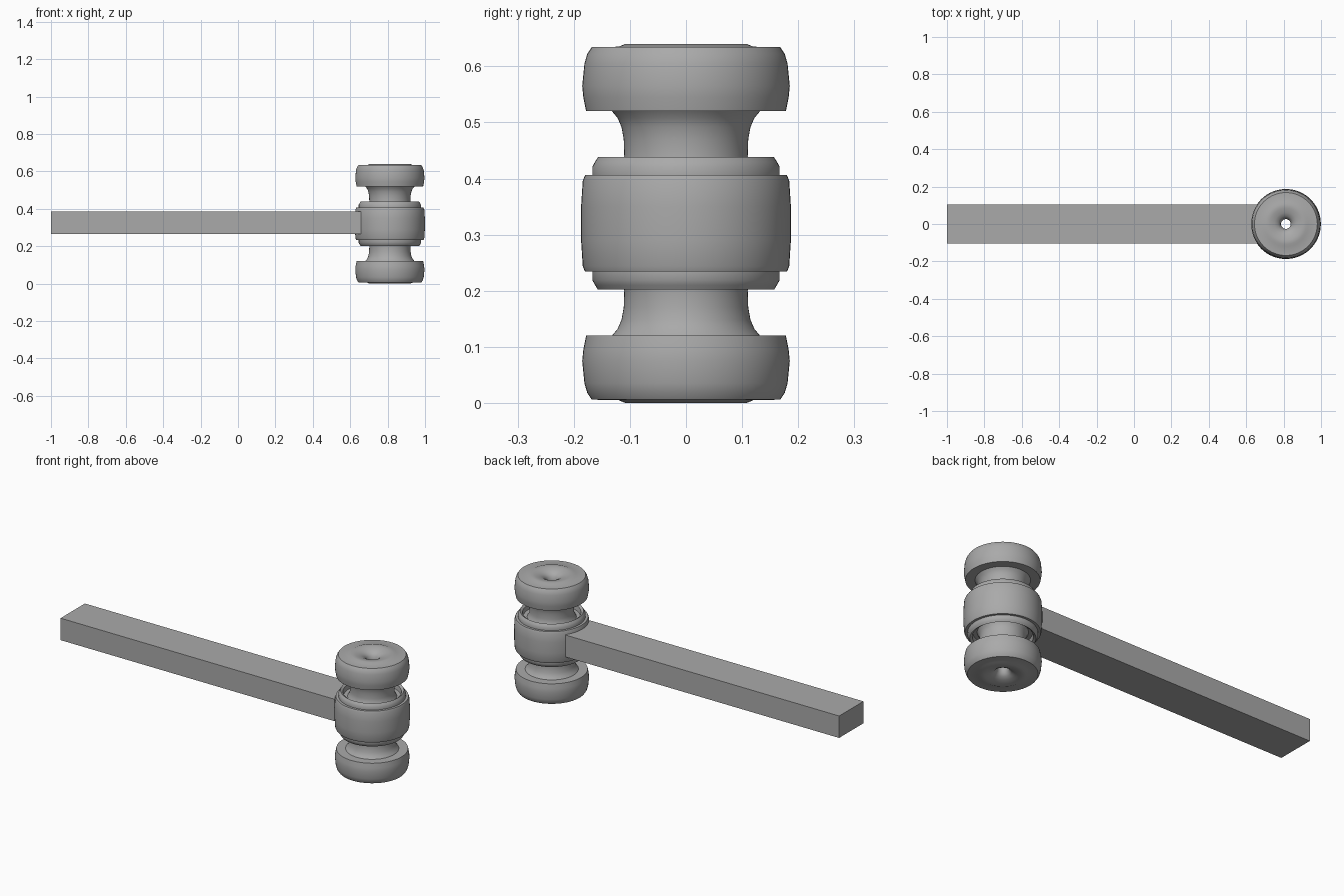
import bpy, bmesh, math

cube = bpy.data.objects.get("Cube")
if cube:
    bpy.data.objects.remove(cube, do_unlink=True)

grey = bpy.data.materials.new("plain_grey")
grey.use_nodes = True
colour = (0.4, 0.4, 0.4, 1)
grey.diffuse_color = colour
grey.node_tree.nodes["Principled BSDF"].inputs["Base Color"].default_value = colour

HEAD_X, MID_Z = 0.812, 0.32


def add_object(name, bm):
    bmesh.ops.recalc_face_normals(bm, faces=bm.faces)
    mesh = bpy.data.meshes.new(name)
    bm.to_mesh(mesh)
    bm.free()
    mesh.materials.append(grey)
    obj = bpy.data.objects.new(name, mesh)
    bpy.context.collection.objects.link(obj)
    return obj


def lathe(name, half, steps=64):
    """Spin a half profile (radius, height above the middle) mirrored below."""
    points = half + [(r, -h) for r, h in reversed(half)]
    bm = bmesh.new()
    verts = [bm.verts.new((r, 0, h)) for r, h in points]
    edges = [bm.edges.new((a, b)) for a, b in zip(verts, verts[1:] + verts[:1])]
    bmesh.ops.spin(bm, geom=verts + edges, axis=(0, 0, 1), cent=(0, 0, 0),
                   angle=math.tau, steps=steps)
    bmesh.ops.remove_doubles(bm, verts=bm.verts, dist=0.0001)
    obj = add_object(name, bm)
    obj.location = (HEAD_X, 0, MID_Z)
    bpy.ops.object.select_all(action="DESELECT")
    obj.select_set(True)
    bpy.context.view_layer.objects.active = obj
    bpy.ops.object.shade_smooth_by_angle(angle=math.radians(40))
    return obj


# Turned head: bored dimple, striking face, waisted neck, recessed collar, barrel
lathe("mallet_head", [
    (0.026, 0.27), (0.03, 0.29), (0.042, 0.303), (0.06, 0.312), (0.085, 0.318),
    (0.108, 0.32), (0.12, 0.315), (0.168, 0.314), (0.176, 0.302), (0.181, 0.285),
    (0.185, 0.245), (0.183, 0.225), (0.178, 0.2),
    (0.132, 0.2), (0.122, 0.188), (0.115, 0.172), (0.111, 0.15), (0.11, 0.12),
    (0.113, 0.1), (0.122, 0.085), (0.142, 0.085), (0.145, 0.11), (0.157, 0.118),
    (0.162, 0.11), (0.167, 0.101), (0.167, 0.086),
    (0.18, 0.086), (0.184, 0.076), (0.187, 0.03)])

# Handle: plain square-edged bar running from the barrel
bm = bmesh.new()
bmesh.ops.create_cube(bm, size=1)
bmesh.ops.scale(bm, vec=(1.657, 0.21, 0.12), verts=bm.verts)
bmesh.ops.translate(bm, vec=(-0.1715, 0, 0.326), verts=bm.verts)
add_object("handle", bm)
